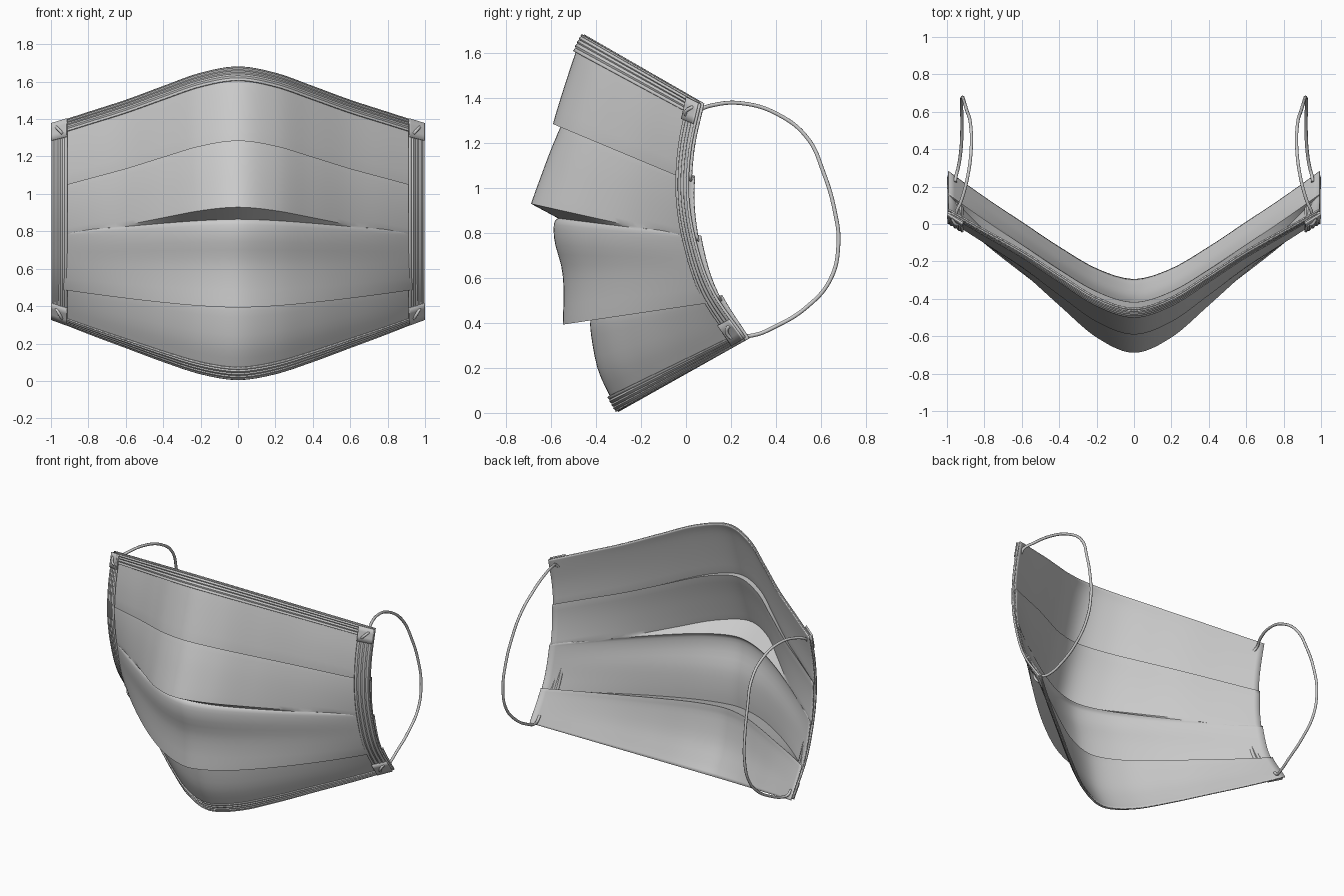
import bpy, math

if "Cube" in bpy.data.objects:
    bpy.data.objects.remove(bpy.data.objects["Cube"])

def spline(vals, t):
    """Catmull-Rom through evenly spaced values, t in 0..1"""
    n = len(vals) - 1
    p = min(max(t, 0), 1) * n
    i = min(int(p), n - 1)
    w = p - i
    b, c = vals[i], vals[i + 1]
    a = vals[i - 1] if i else 2 * b - c
    d = vals[i + 2] if i + 2 <= n else 2 * c - b
    return 0.5 * (2*b + (c - a)*w + (2*a - 5*b + 4*c - d)*w*w + (3*b - a - 3*c + d)*w**3)

def lerp(a, b, t):
    return a + (b - a) * t

def side_y(z):
    """Depth of the mask's curved side edge at height z"""
    return spline([0.28, 0.135, 0.06, 0.025, 0.035, 0.08], (z - 0.33) / 1.05)

def across(u, k):
    """Centre-to-side blend: k=0 peaked like a nose, k=1 rounder like a chin"""
    u = abs(u)
    peaked = spline([0.11, 0, 0.11, 0.34, 0.58, 0.79, 1.0], (u + 0.2) / 1.2)
    return lerp(peaked, u ** 1.6, k)

# Pleat panels, top to bottom: centre profile (y, z), side heights, blend start and end
PANELS = [
    ([(-.45, 1.68), (-.485, 1.605), (-.54, 1.44), (-.588, 1.285)], 1.375, 1.03, 0, 0),
    ([(-.548, 1.285), (-.60, 1.16), (-.645, 1.04), (-.685, .93)], 1.05, .765, 0, 0),
    ([(-.565, .865), (-.583, .84), (-.58, .76), (-.548, .64), (-.54, .52), (-.545, .395)],
     .785, .50, .6, .8),
    ([(-.42, .43), (-.42, .36), (-.39, .2), (-.335, .075), (-.297, .006)], .52, .33, .4, .4),
]

def sheet_point(panel, t, u):
    pts, z0, z1, k0, k1 = PANELS[panel]
    cy, cz = spline([p[0] for p in pts], t), spline([p[1] for p in pts], t)
    frac = (pts[0][1] - cz) / (pts[0][1] - pts[-1][1])
    sz = lerp(z0, z1, frac)
    sy = side_y(sz) + (0.014 * (1 - frac) if panel else 0)
    f = across(u, lerp(k0, k1, frac))
    return (0.993 * u, lerp(cy, sy, f), lerp(cz, sz, f))

def grid(name, rows, thick, mirror=False):
    """Skin a grid of points and give it thickness"""
    w = len(rows[0])
    faces = [(r*w + c, r*w + c + 1, (r+1)*w + c + 1, (r+1)*w + c)
             for r in range(len(rows) - 1) for c in range(w - 1)]
    me = bpy.data.meshes.new(name)
    me.from_pydata([p for row in rows for p in row], [], faces)
    ob = bpy.data.objects.new(name, me)
    bpy.context.collection.objects.link(ob)
    bpy.context.view_layer.objects.active = ob
    bpy.ops.object.select_all(action='DESELECT')
    ob.select_set(True)
    bpy.ops.object.shade_smooth_by_angle(angle=math.radians(32))
    s = ob.modifiers.new("thickness", 'SOLIDIFY')
    s.thickness, s.offset = thick, 0
    if mirror:
        ob.modifiers.new("mirror", 'MIRROR').use_mirror_merge = False
    return ob

def tube(name, pts, radius, sx):
    cu = bpy.data.curves.new(name, 'CURVE')
    cu.dimensions = '3D'
    cu.bevel_depth, cu.bevel_resolution, cu.use_fill_caps = radius, 2, True
    cu.resolution_u = 8
    sp = cu.splines.new('BEZIER')
    sp.bezier_points.add(len(pts) - 1)
    for b, (x, y, z) in zip(sp.bezier_points, pts):
        b.co = (x * sx, y, z)
        b.handle_left_type = b.handle_right_type = 'AUTO'
    ob = bpy.data.objects.new(name, cu)
    bpy.context.collection.objects.link(ob)

US = [i / 32 for i in range(-32, 33)]

# Pleated fabric body
grid("pleated_sheet", [[sheet_point(p, i / 14, u) for u in US]
                       for p in range(4) for i in range(15)], 0.007)

# Ribbed hems along the top and bottom edges
def hem(name, panel, t0, t1):
    rows = []
    for i in range(17):
        a = i / 16
        row = []
        for u in US:
            x, y, z = sheet_point(panel, lerp(t0, t1, a), u * 0.985)
            row.append((x, y - 0.011 - 0.003 * math.cos(8 * math.pi * a), z))
        rows.append(row)
    grid(name, rows, 0.008)

hem("top_hem", 0, 0.0, 0.33)
hem("bottom_hem", 3, 0.76, 1.0)

# Ribbed side bindings, with square tabs at the corners
def side_point(a, z, off, rib=0):
    tilt = lerp(-0.03, 0.025, (z - 0.33) / 1.05)
    return (lerp(0.996, 0.915, a),
            side_y(z) - 0.05 * a - off - rib * math.cos(8 * math.pi * a), z + tilt * a)

def side_patch(name, z0, z1, off, rib, thick, n):
    grid(name, [[side_point(j / 16, lerp(z0, z1, i / n), off, rib) for j in range(17)]
                for i in range(n + 1)], thick, True)

side_patch("side_binding", 0.335, 1.372, 0.014, 0.003, 0.012, 32)
side_patch("upper_tab", 1.285, 1.378, 0.026, 0, 0.010, 3)
side_patch("lower_tab", 0.328, 0.415, 0.026, 0, 0.010, 3)

# Ear loops and the stitched cord ends on the tabs
for sx, side in ((1, "right"), (-1, "left")):
    tube("ear_loop_" + side, [
        (.945, .035, 1.325), (.95, .06, 1.345), (.925, .12, 1.367), (.89, .25, 1.375),
        (.87, .41, 1.325), (.875, .54, 1.22), (.895, .61, 1.07), (.91, .66, .9),
        (.918, .677, .75), (.922, .64, .59), (.92, .53, .465), (.925, .40, .385),
        (.94, .30, .345), (.952, .255, .345), (.955, .225, .37)], 0.009, sx)
    for part, z in (("upper", 1.33), ("lower", 0.372)):
        d = 1 if z > 1 else 0.6
        x0, y0, z0 = side_point(0.32, z + 0.018, 0.033)
        x1, y1, z1 = side_point(0.66, z - 0.018, 0.033)
        tube(part + "_cord_end_" + side, [(x0, y0 + .03 * d, z0), (x0, y0, z0),
                                          (x1, y1, z1), (x1, y1 + .03 * d, z1)], 0.008, sx)
